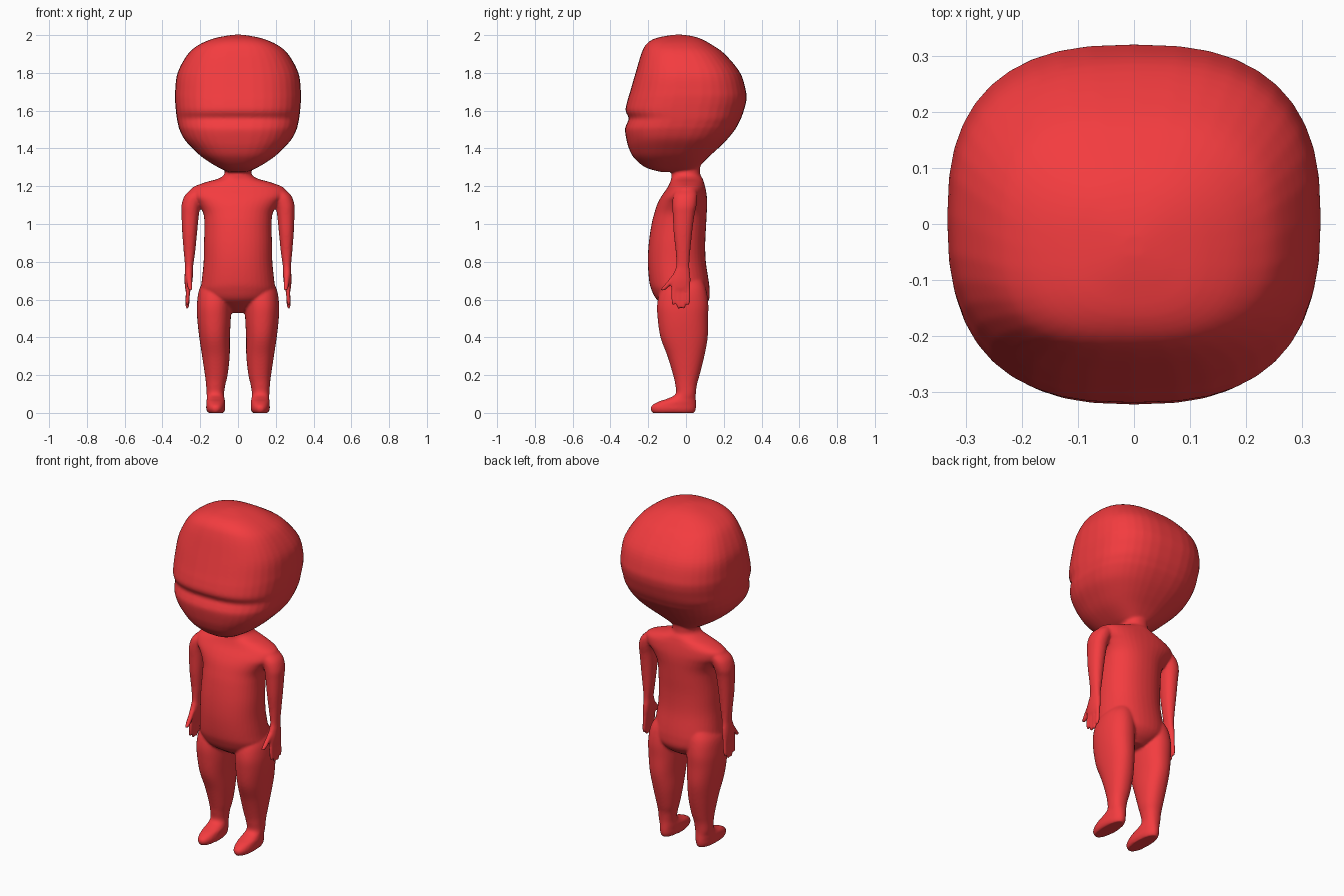
import bpy, bmesh, math

bm = bmesh.new()


def spline(a, b, c, d, t):
    return tuple(0.5 * (2 * q + (r - p) * t + (2 * p - 5 * q + 4 * r - s) * t * t
                        + (3 * q - p - 3 * r + s) * t ** 3)
                 for p, q, r, s in zip(a, b, c, d))


def loft(sections, n=2.2, side=1, count=40, steps=5):
    """Stack rounded rings: (z, centre x, half width, front y, back y)."""
    s = [sections[0]] + sections + [sections[-1]]
    rows = [spline(*s[i:i + 4], k / steps)
            for i in range(len(s) - 3) for k in range(steps)] + [sections[-1]]
    rings = []
    for z, cx, hx, yf, yb in rows:
        ring = []
        for k in range(count):
            a = 2 * math.pi * k / count
            c, d = math.cos(a), math.sin(a)
            x = cx + hx * math.copysign(abs(c) ** (2 / n), c)
            y = (yf + yb) / 2 + (yb - yf) / 2 * math.copysign(abs(d) ** (2 / n), d)
            ring.append(bm.verts.new((side * x, y, z)))
        rings.append(ring)
    for lo, hi in zip(rings, rings[1:]):
        for k in range(count):
            j = (k + 1) % count
            bm.faces.new((lo[k], lo[j], hi[j], hi[k]))
    bm.faces.new(rings[0])
    bm.faces.new(rings[-1])


# Head with brow crease
loft([(1.275, 0, .05, -.13, .05), (1.30, 0, .105, -.215, .068), (1.35, 0, .185, -.275, .115),
      (1.40, 0, .24, -.302, .17), (1.45, 0, .285, -.316, .22), (1.50, 0, .31, -.323, .26),
      (1.53, 0, .318, -.314, .277), (1.56, 0, .324, -.303, .292), (1.60, 0, .329, -.32, .306),
      (1.65, 0, .333, -.311, .319), (1.70, 0, .333, -.296, .318), (1.80, 0, .32, -.267, .287),
      (1.90, 0, .265, -.237, .205), (1.95, 0, .205, -.212, .135), (1.98, 0, .135, -.17, .08),
      (1.995, 0, .07, -.11, .03), (2.002, 0, .02, -.06, -.02)], n=2.6)

# Neck, shoulders, torso
loft([(.53, 0, .05, -.05, .05), (.56, 0, .11, -.10, .095), (.60, 0, .175, -.155, .122),
      (.65, 0, .197, -.182, .125), (.70, 0, .192, -.195, .12), (.80, 0, .182, -.202, .105),
      (.90, 0, .18, -.197, .102), (1.0, 0, .178, -.182, .107), (1.06, 0, .185, -.167, .11),
      (1.11, 0, .215, -.15, .112), (1.15, 0, .25, -.128, .11), (1.19, 0, .245, -.10, .103),
      (1.22, 0, .175, -.085, .095), (1.24, 0, .105, -.078, .088), (1.265, 0, .072, -.077, .075),
      (1.32, 0, .072, -.07, .075), (1.36, 0, .07, -.06, .07)])

for side in (1, -1):
    # Leg and foot
    loft([(0, .118, .042, -.178, .045), (.02, .118, .05, -.188, .052), (.04, .118, .05, -.18, .054),
          (.06, .118, .05, -.145, .053), (.075, .118, .047, -.10, .052), (.10, .12, .046, -.055, .052),
          (.15, .118, .051, -.057, .058), (.20, .115, .06, -.068, .072), (.30, .117, .073, -.098, .097),
          (.40, .124, .081, -.135, .115), (.50, .127, .089, -.15, .117), (.58, .127, .09, -.152, .118),
          (.66, .118, .085, -.13, .105), (.72, .10, .06, -.08, .08)], side=side)

    # Arm, wrist, palm
    loft([(.645, .264, .012, -.07, .012), (.66, .264, .016, -.078, .02), (.70, .262, .021, -.078, .024),
          (.74, .26, .022, -.066, .022), (.78, .259, .022, -.052, .018), (.85, .257, .03, -.054, .022),
          (.95, .256, .039, -.065, .032), (1.05, .253, .046, -.07, .045), (1.10, .248, .051, -.072, .056),
          (1.15, .228, .054, -.068, .06), (1.185, .20, .045, -.05, .052)], side=side)

    # Four fingers
    for y, tip in ((-.066, .572), (-.039, .553), (-.013, .553), (.011, .572)):
        loft([(tip, .269, .005, y - .005, y + .005), (tip + .008, .269, .010, y - .010, y + .010),
              (.62, .266, .012, y - .0115, y + .0115), (.68, .264, .013, y - .011, y + .011)],
             side=side, count=16)

    # Thumb
    loft([(.647, .253, .006, -.132, -.120), (.655, .253, .012, -.134, -.103),
          (.68, .255, .014, -.112, -.078), (.72, .258, .015, -.080, -.045),
          (.74, .259, .014, -.065, -.035)], side=side, count=16)

bmesh.ops.recalc_face_normals(bm, faces=bm.faces)
mesh = bpy.data.meshes.new("body")
bm.to_mesh(mesh)
bm.free()
body = bpy.data.objects.new("body", mesh)
bpy.context.collection.objects.link(body)

# Fuse the parts into one soft skin
remesh = body.modifiers.new("fuse", 'REMESH')
remesh.mode = 'VOXEL'
remesh.voxel_size = 0.007
remesh.use_smooth_shade = True
soften = body.modifiers.new("soften", 'SMOOTH')
soften.factor = 0.5
soften.iterations = 5

skin = bpy.data.materials.new("red")
skin.diffuse_color = (0.9, 0.045, 0.05, 1)
mesh.materials.append(skin)
